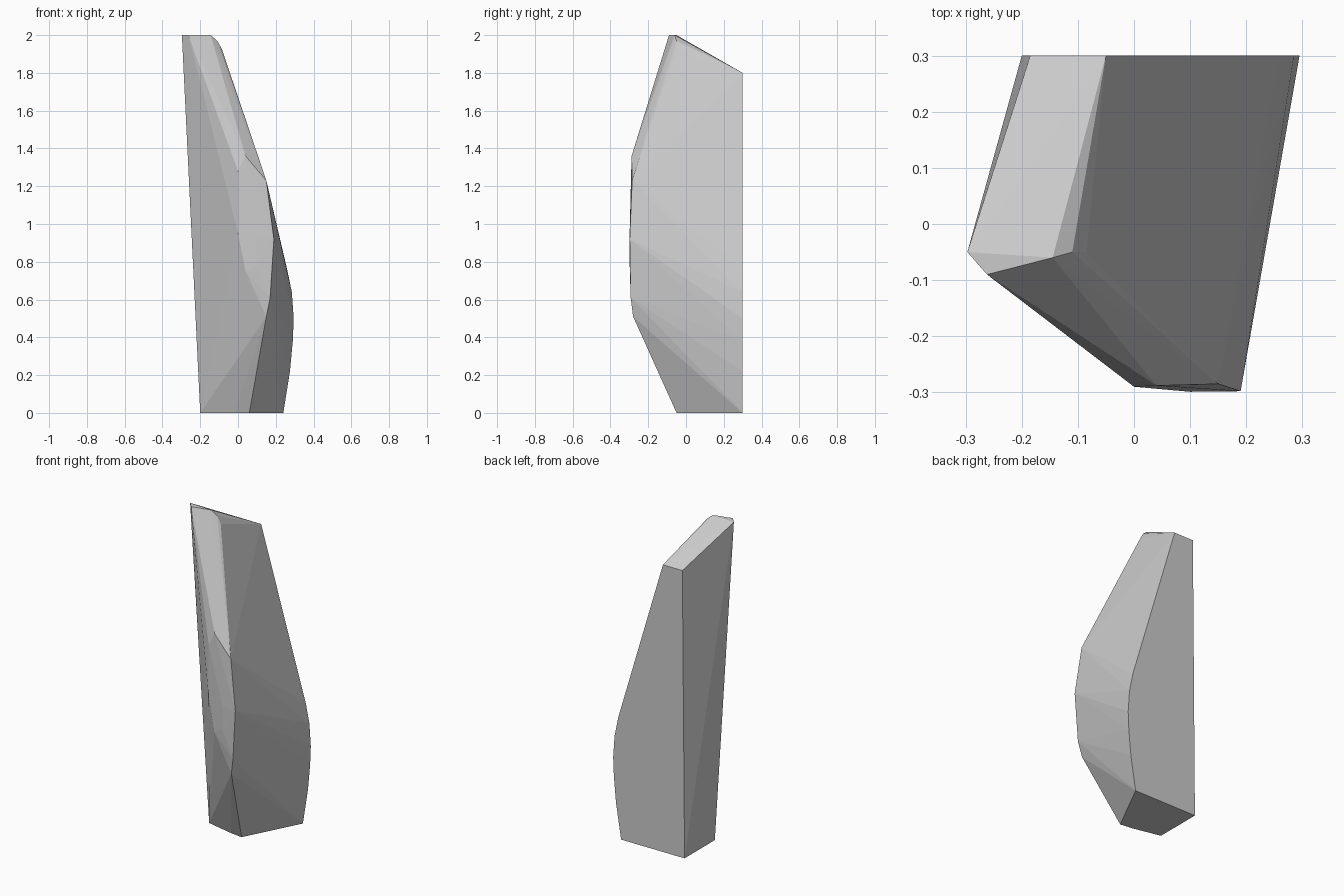
import bpy, bmesh

if "Cube" in bpy.data.objects:
    bpy.data.objects.remove(bpy.data.objects["Cube"])

# Outline of the flat back (x, z) at y = 0.3
back = [(-0.2, 0), (0.24, 0), (0.275, 0.22), (0.29, 0.38), (0.295, 0.5),
        (0.285, 0.64), (0.26, 0.76), (-0.05, 1.8), (-0.185, 1.8)]
# Front corners of the base (x, y) at z = 0
base = [(-0.2, 0.0), (-0.02, -0.04), (0.06, -0.05)]
# Chipped tip
tip = [(-0.297, -0.05, 2), (-0.262, -0.09, 2), (-0.145, -0.06, 2),
       (-0.11, -0.05, 1.97), (-0.085, -0.05, 1.925)]
# Bulging front ridge
ridge = [(0.04, -0.288, 1.36), (0, -0.29, 1.28), (0, -0.29, 0.95),
         (0.1, -0.299, 0.93), (0.1, -0.298, 0.78), (0.04, -0.293, 0.75),
         (0.15, -0.285, 1.23), (0.19, -0.298, 0.92), (0.17, -0.293, 0.61),
         (0.15, -0.28, 0.51)]

points = [(x, 0.3, z) for x, z in back] + [(x, y, 0) for x, y in base] + tip + ridge

# Faceted rock: convex skin over the corner points
bm = bmesh.new()
verts = [bm.verts.new(p) for p in points]
hull = bmesh.ops.convex_hull(bm, input=verts)
loose = [v for v in bm.verts if not v.link_faces]
bmesh.ops.delete(bm, geom=loose, context='VERTS')
bmesh.ops.dissolve_limit(bm, angle_limit=0.01, verts=bm.verts[:], edges=bm.edges[:])
bmesh.ops.recalc_face_normals(bm, faces=bm.faces[:])
mesh = bpy.data.meshes.new("rock_shard")
bm.to_mesh(mesh)
bm.free()
bpy.context.collection.objects.link(bpy.data.objects.new("rock_shard", mesh))
